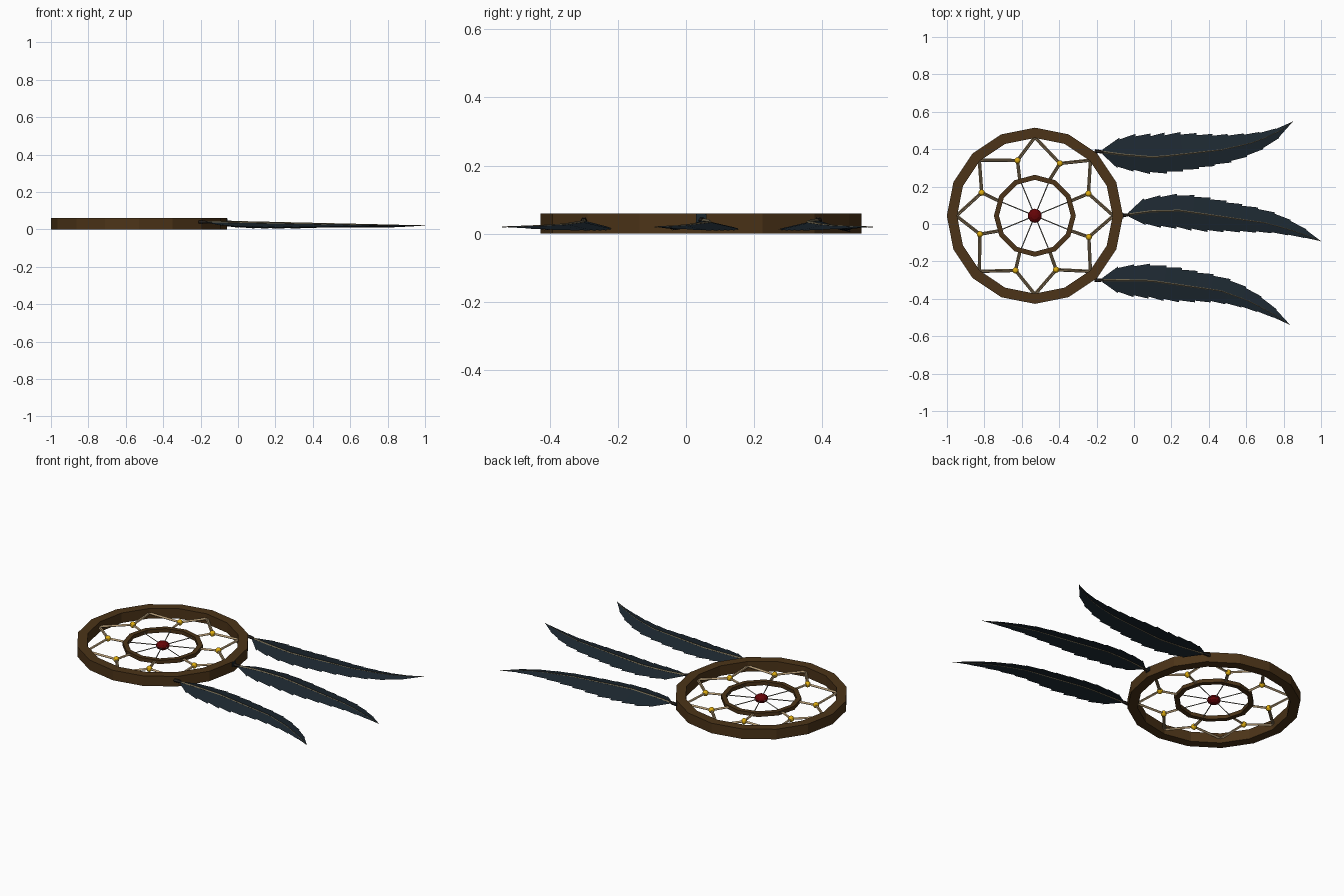
import bpy, bmesh, math
from mathutils import Vector

if "Cube" in bpy.data.objects:
    bpy.data.objects.remove(bpy.data.objects["Cube"])

CENTRE = Vector((-0.53, 0.044, 0.03))


def material(name, r, g, b):
    m = bpy.data.materials.new(name)
    m.use_nodes = True
    m.diffuse_color = (r, g, b, 1)
    node = next(n for n in m.node_tree.nodes if n.type == 'BSDF_PRINCIPLED')
    node.inputs["Base Color"].default_value = (r, g, b, 1)
    node.inputs["Roughness"].default_value = 0.8
    return m


wood = material("brown wood", 0.072, 0.034, 0.009)
cord = material("tan cord", 0.46, 0.33, 0.18)
thread = material("grey thread", 0.3, 0.28, 0.23)
gold = material("gold bead", 0.75, 0.42, 0.005)
red = material("dark red bead", 0.13, 0.001, 0.002)
slate = material("slate feather", 0.012, 0.021, 0.03)
quill = material("olive quill", 0.15, 0.125, 0.075)
knot = material("dark knot", 0.025, 0.02, 0.016)


def finish(name, bm, mat):
    bmesh.ops.recalc_face_normals(bm, faces=bm.faces)
    mesh = bpy.data.meshes.new(name)
    bm.to_mesh(mesh)
    bm.free()
    mesh.materials.append(mat)
    obj = bpy.data.objects.new(name, mesh)
    bpy.context.collection.objects.link(obj)


def polar(radius, degrees):
    a = math.radians(degrees)
    return CENTRE + Vector((radius * math.cos(a), radius * math.sin(a), 0))


def ring(name, sides, outer, inner, height, mat):
    """Faceted hoop with a rectangular section."""
    bm = bmesh.new()
    rows = []
    for i in range(sides):
        rows.append([bm.verts.new(polar(r, 360 * i / sides) + Vector((0, 0, z)))
                     for r, z in ((outer, -height / 2), (outer, height / 2),
                                  (inner, height / 2), (inner, -height / 2))])
    for i in range(sides):
        a, b = rows[i], rows[(i + 1) % sides]
        for k in range(4):
            n = (k + 1) % 4
            bm.faces.new((a[k], b[k], b[n], a[n]))
    finish(name, bm, mat)


def add_tube(bm, path, radii, sides=6):
    """Sweep a polygon along a path with a radius at each point."""
    rows = []
    for i, p in enumerate(path):
        d = (path[min(i + 1, len(path) - 1)] - path[max(i - 1, 0)]).normalized()
        side = d.cross(Vector((0, 0, 1))).normalized()
        up = side.cross(d)
        rows.append([bm.verts.new(p + radii[i] * (
            side * math.cos(math.tau * k / sides) + up * math.sin(math.tau * k / sides)))
            for k in range(sides)])
    for a, b in zip(rows, rows[1:]):
        for k in range(sides):
            n = (k + 1) % sides
            bm.faces.new((a[k], a[n], b[n], b[k]))
    bm.faces.new(rows[0])
    bm.faces.new(rows[-1])


def add_cord(bm, a, b):
    """Two strands laid side by side."""
    side = (b - a).cross(Vector((0, 0, 1))).normalized() * 0.0045
    for s in (-1, 1):
        add_tube(bm, [a + side * s, b + side * s], [0.0045] * 2, 4)


def bead(name, pos, radius, squash, mat):
    bm = bmesh.new()
    bmesh.ops.create_uvsphere(bm, u_segments=10, v_segments=6, radius=radius)
    for v in bm.verts:
        v.co.z *= squash
        v.co += pos
    finish(name, bm, mat)


def sample(points, t):
    """Linear lookup in a list of tuples keyed by their first value."""
    for p, q in zip(points, points[1:]):
        if t <= q[0]:
            f = (t - p[0]) / (q[0] - p[0])
            return [u + (v - u) * f for u, v in zip(p, q)][1:]
    return list(points[-1][1:])


# Hoops and centre bead
ring("outer_hoop", 16, 0.471, 0.416, 0.06, wood)
ring("inner_hoop", 12, 0.219, 0.192, 0.022, wood)
bead("centre_bead", CENTRE, 0.038, 0.65, red)

# Star-shaped web with beads, and thin spokes inside
web, spokes = bmesh.new(), bmesh.new()
SHIFT = (0, -3, -5, -1, -4, 3, -1, 1)
for i in range(8):
    angle = 45 * i + 22.5
    joint = polar(0.31, angle + SHIFT[i])
    add_cord(web, polar(0.42, 45 * i), joint)
    add_cord(web, joint, polar(0.42, 45 * i + 45))
    add_cord(web, joint, polar(0.212, angle))
    add_tube(spokes, [polar(0.02, angle), polar(0.2, angle)], [0.003] * 2, 4)
    bead("web_bead", joint, 0.017, 1, gold)
finish("web_cords", web, cord)
finish("centre_spokes", spokes, thread)

# Feather half widths: position along quill, convex side, concave side
WIDTHS = [(0, 0, 0), (.04, .018, .016), (.1, .072, .066), (.22, .088, .096),
          (.4, .094, .096), (.55, .085, .075), (.7, .074, .055),
          (.82, .056, .034), (.92, .03, .016), (1, 0, 0)]


def feather(name, spine, convex, concave_scale):
    """Arched blade with a saw-toothed rim and a tapered quill."""
    x0, x1 = spine[0][0], spine[-1][0]

    def mid(t):
        x = x0 + (x1 - x0) * t
        return Vector((x, sample(spine, x)[0], 0.039 - 0.019 * t))

    def rim(t, s, bulge):
        wa, wb = sample(WIDTHS, t)
        w = (wa if s == convex else wb * concave_scale) * bulge
        d = (mid(min(t + 0.05, 1)) - mid(max(t - 0.05, 0))).normalized()
        offset = Vector((-d.y * 0.6, 0.95, 0)) * s * w
        return mid(t) + offset - Vector((0, 0, w * 0.22))

    bm = bmesh.new()
    teeth = 12
    for s in (-1, 1):
        for i in range(teeth):
            a, b = 0.03 + 0.97 * i / teeth, 0.03 + 0.97 * (i + 1) / teeth
            pts = [mid(a), rim(a, s, 0.94), rim(b, s, 1.06), mid(b)]
            if i == teeth - 1:
                pts.pop(2)
            bm.faces.new([bm.verts.new(p) for p in pts])
    bmesh.ops.remove_doubles(bm, verts=bm.verts, dist=0.0005)
    finish(name + "_blade", bm, slate)

    bm = bmesh.new()
    ts = [i / 14 for i in range(15)]
    add_tube(bm, [mid(t) for t in ts], [0.0068 - 0.0055 * t for t in ts], 4)
    finish(name + "_quill", bm, quill)

    bm = bmesh.new()
    add_tube(bm, [mid(0) - Vector((0.01, 0, 0)), mid(0.02), mid(0.035)], [0.01, 0.009, 0.007])
    finish(name + "_knot", bm, knot)


feather("middle_feather", [(-.06, .045), (.08, .067), (.24, .072), (.43, .045),
                           (.72, .003), (.88, -.045), (1, -.092)], 1, 1)
feather("right_feather", [(-.2, -.3), (.08, -.302), (.3, -.334), (.46, -.356),
                          (.62, -.414), (.75, -.484), (.835, -.54)], 1, 1)
feather("left_feather", [(-.2, .39), (-.08, .372), (.11, .356), (.3, .377),
                         (.48, .398), (.64, .436), (.75, .479), (.85, .548)], -1, 1.3)

# Small tie on the hoop above the middle quill
bm = bmesh.new()
bmesh.ops.create_cube(bm, size=1)
for v in bm.verts:
    v.co = Vector((v.co.x * 0.008 - 0.061, v.co.y * 0.03 + 0.045, v.co.z * 0.025 + 0.045))
finish("hoop_tie", bm, slate)
